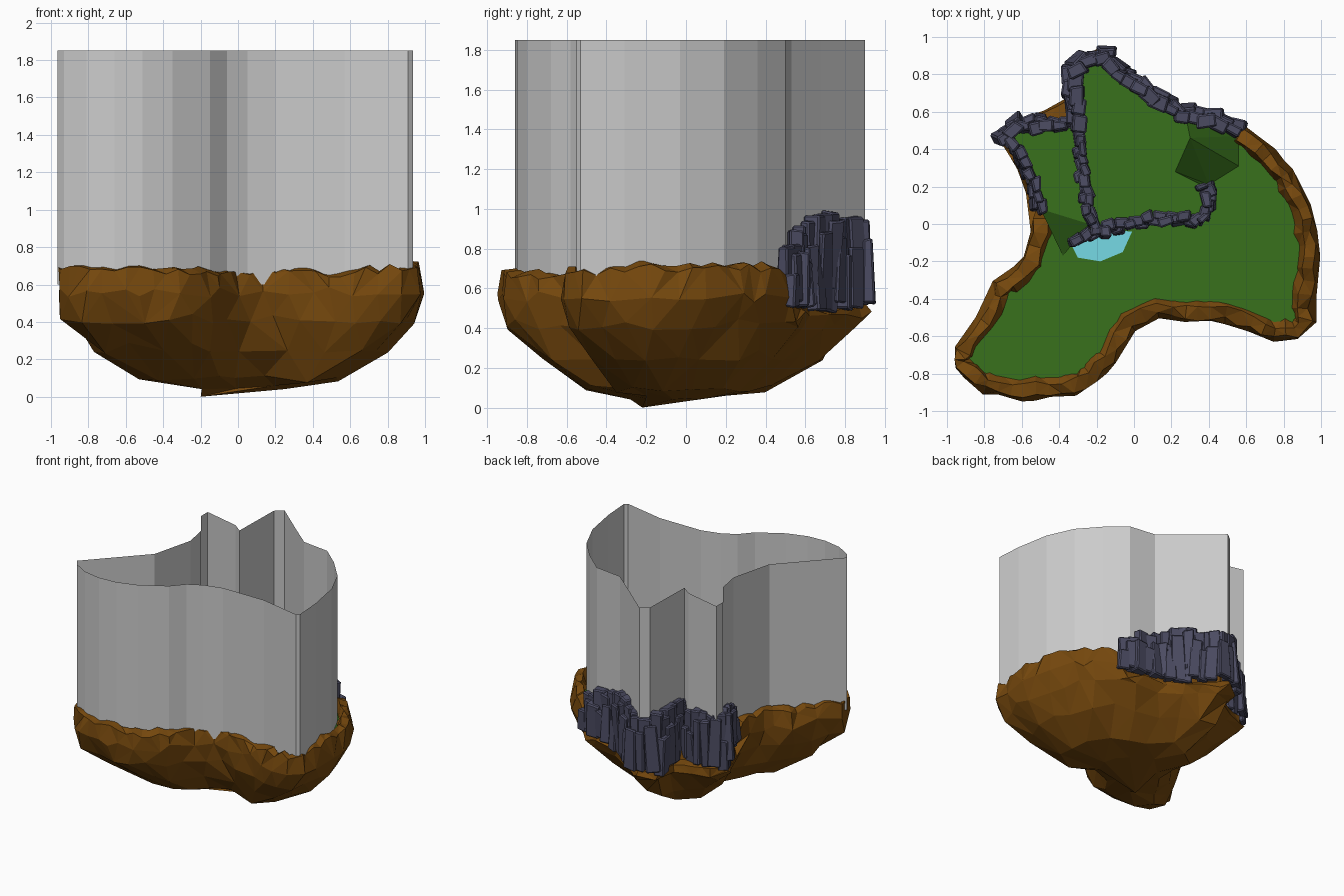
import bpy, bmesh, math, random
from mathutils import Vector, Matrix

if "Cube" in bpy.data.objects:
    bpy.data.objects.remove(bpy.data.objects["Cube"])

random.seed(7)
rnd = random.uniform


def material(name, rgb):
    m = bpy.data.materials.new(name)
    m.diffuse_color = (*rgb, 1)
    m.use_nodes = True
    m.node_tree.nodes["Principled BSDF"].inputs["Base Color"].default_value = m.diffuse_color
    return m


BROWN = material("earth", (0.18, 0.065, 0.004))
GREEN = material("grass", (0.04, 0.165, 0.012))
STONE = material("stone", (0.07, 0.07, 0.12))
WATER = material("water", (0.18, 0.7, 0.78))


def finish(bm, name, mat=None):
    me = bpy.data.meshes.new(name)
    bm.to_mesh(me)
    bm.free()
    ob = bpy.data.objects.new(name, me)
    bpy.context.collection.objects.link(ob)
    if mat:
        me.materials.append(mat)
    return ob


def resample(pts, step, closed=False):
    """Evenly spaced (point, tangent) pairs along a polyline."""
    pts = [Vector(p) for p in pts]
    if closed:
        pts.append(pts[0])
    total = sum((b - a).length for a, b in zip(pts, pts[1:]))
    n = round(total / step)
    out, run = [], 0.0
    for a, b in zip(pts, pts[1:]):
        d = b - a
        while len(out) * total / n < run + d.length - 1e-6:
            out.append((a + d * ((len(out) * total / n - run) / d.length), d.normalized()))
        run += d.length
    return out


# Island outline seen from above, clockwise from the back tip
OUTLINE = [(-0.2, 0.93), (-0.03, 0.8), (0.2, 0.62), (0.42, 0.6), (0.6, 0.53), (0.73, 0.43),
           (0.86, 0.27), (0.96, 0.06), (1.0, -0.2), (0.97, -0.4), (0.97, -0.54), (0.9, -0.62),
           (0.75, -0.63), (0.6, -0.57), (0.45, -0.52), (0.3, -0.53), (0.15, -0.5), (0, -0.57),
           (-0.1, -0.75), (-0.2, -0.86), (-0.32, -0.93), (-0.6, -0.94), (-0.85, -0.89),
           (-1.0, -0.74), (-0.94, -0.61), (-0.8, -0.45), (-0.75, -0.3), (-0.6, -0.2),
           (-0.55, -0.03), (-0.55, 0.1), (-0.62, 0.28), (-0.73, 0.47), (-0.6, 0.58),
           (-0.45, 0.62), (-0.36, 0.66), (-0.35, 0.85)]


def is_cliff(p):
    return (p.y > 0.5 and p.x < 0.56) or (p.x < -0.4 and p.y > 0.1)


samples = resample(OUTLINE, 0.07, True)
N = len(samples)
edge = [s[0] for s in samples]
inward = []
for i in range(N):
    t = (edge[(i + 1) % N] - edge[i - 1]).normalized()
    inward.append(Vector((t.y, -t.x)))

# Rocky base: raised rim, then shrinking rings forming the rough bowl below
bm = bmesh.new()
rings = []
centre = Vector((0, -0.05))
cliffs = [is_cliff(p) for p in edge]
crest = [0.52 if c else 0.69 + (0.04 if p.x > 0.6 and p.y > -0.45 else 0) + rnd(-0.02, 0.02)
         for p, c in zip(edge, cliffs)]
for off in (0.125, 0.08, 0.025):
    ring = []
    for i, p in enumerate(edge):
        q = p + inward[i] * (off + rnd(-0.017, 0.017))
        z = crest[i]
        if off == 0.125:
            z = 0.63
        elif off == 0.025:
            z -= rnd(0.0, 0.035)
        ring.append(bm.verts.new((q.x, q.y, z)))
    rings.append(ring)
for s, z, j in ((1, 0.56, 0.03), (0.94, 0.42, 0.03), (0.78, 0.26, 0.03),
                (0.54, 0.095, 0.02), (0.27, 0.05, 0.015)):
    ring = []
    for i, p in enumerate(edge):
        q = centre + (p - centre) * (s + rnd(-j, j) * (0.4 if s == 1 else 1))
        zz = (min(z, 0.46) if cliffs[i] else z) + rnd(-j, j)
        ring.append(bm.verts.new((q.x, q.y, zz)))
    rings.append(ring)
for a, b in zip(rings, rings[1:]):
    for i in range(N):
        k = (i + 1) % N
        bm.faces.new((a[i], a[k], b[k], b[i]))
low = bm.verts.new((-0.2, -0.22, 0))
for i in range(N):
    bm.faces.new((rings[-1][i], rings[-1][(i + 1) % N], low))
bmesh.ops.triangulate(bm, faces=bm.faces)
# Larger facets towards the bottom
for ring, dist in ((rings[3], 0.08), (rings[4], 0.11), (rings[5], 0.12), (rings[6], 0.13), (rings[7], 0.13)):
    bmesh.ops.remove_doubles(bm, verts=[v for v in ring if v.is_valid], dist=dist)
bmesh.ops.recalc_face_normals(bm, faces=bm.faces)
finish(bm, "rocky_base", BROWN)


def sheet(name, polys, mat):
    bm = bmesh.new()
    for poly in polys:
        bm.faces.new([bm.verts.new(p) for p in poly])
    bmesh.ops.triangulate(bm, faces=bm.faces)
    bm.normal_update()
    for f in bm.faces:
        if f.normal.z < 0:
            f.normal_flip()
    finish(bm, name, mat)


def at(z, pts):
    return [(x, y, z) for x, y in pts]


# Grass: low meadow, two terraces and the ramps leading up to them
LOW, MID, HIGH = 0.65, 0.78, 0.87
meadow = [tuple(edge[i] + inward[i] * 0.1) for i in range(N) if not cliffs[i]]
meadow += [(-0.5, 0.08), (-0.38, -0.17), (-0.24, -0.02), (0.2, 0.04), (0.38, 0.05),
           (0.4, 0.21), (0.56, 0.31), (0.56, 0.45)]
sheet("meadow", [at(LOW, meadow)], GREEN)
sheet("high_terrace", [at(HIGH, [(-0.2, 0.88), (0.05, 0.7), (0.28, 0.56), (0.3, 0.46), (0.22, 0.28),
      (0.38, 0.2), (0.38, 0.06), (0.2, 0.04), (-0.2, -0.02), (-0.28, 0.3), (-0.3, 0.82)])], GREEN)
sheet("left_terrace", [at(MID, [(-0.28, 0.52), (-0.66, 0.48), (-0.5, 0.08), (-0.24, 0), (-0.28, 0.3)])], GREEN)
sheet("right_ramp", [[(0.28, 0.56, HIGH), (0.3, 0.46, HIGH), (0.56, 0.31, LOW), (0.56, 0.47, LOW)],
                     [(0.3, 0.46, HIGH), (0.22, 0.28, HIGH), (0.4, 0.21, LOW), (0.56, 0.31, LOW)],
                     [(0.22, 0.28, HIGH), (0.38, 0.2, HIGH), (0.4, 0.21, LOW)]], GREEN)
sheet("left_ramp", [[(-0.5, 0.08, MID), (-0.24, 0, MID), (-0.38, -0.17, LOW)]], GREEN)

# Pond below the inner cliff
sheet("pond", [at(LOW + 0.008, [(-0.33, -0.12), (-0.3, -0.18), (-0.18, -0.2), (-0.06, -0.15),
      (-0.01, -0.04), (-0.2, -0.03)])], WATER)


# Stone cliffs: rows of bevelled upright blocks, tall inside and short outside
def block(bm, p, tangent, w, d, z0, z1):
    part = bmesh.new()
    bmesh.ops.create_cube(part, size=1)
    for v in part.verts:
        k = 0.88 if v.co.z > 0 else 1
        v.co = Vector((v.co.x * w * k, v.co.y * d * k, v.co.z * (z1 - z0)))
        v.co += Vector((rnd(-1, 1), rnd(-1, 1), rnd(-1, 1))) * 0.009
    bmesh.ops.bevel(part, geom=part.edges[:], offset=0.009, segments=1, affect='EDGES')
    turn = Matrix.Rotation(math.atan2(tangent.y, tangent.x) + rnd(-0.25, 0.25), 4, 'Z')
    tilt = Matrix.Rotation(rnd(-0.07, 0.07), 4, 'X') @ Matrix.Rotation(rnd(-0.05, 0.05), 4, 'Y')
    part.transform(Matrix.Translation((p.x, p.y, (z0 + z1) / 2)) @ turn @ tilt)
    bmesh.ops.recalc_face_normals(part, faces=part.faces)
    me = bpy.data.meshes.new("tmp")
    part.to_mesh(me)
    part.free()
    bm.from_mesh(me)
    bpy.data.meshes.remove(me)


def cliff(name, path, step, size, bottom, top_a, top_b, side=1):
    bm = bmesh.new()
    pts = resample(path, step)
    for i, (p, t) in enumerate(pts):
        out = Vector((-t.y, t.x)) * side
        u = i / len(pts)
        top = top_a + (top_b - top_a) * u
        mid = bottom + (top - bottom) * 0.5
        block(bm, p - out * size * 0.1, t, size * rnd(1, 1.25), size * rnd(0.65, 0.9),
              mid - 0.15, top - rnd(0, 0.06))
        block(bm, p + out * size * rnd(0.1, 0.3) + t * step * 0.5, t, size * rnd(0.85, 1.15),
              size * rnd(0.6, 0.8), bottom + rnd(0, 0.06), mid + rnd(0, 0.2))
    finish(bm, name, STONE)


cliff("back_right_cliff", [(-0.24, 0.88), (-0.17, 0.89), (0, 0.75), (0.14, 0.66)], 0.07, 0.095, 0.48, 1, 1)
cliff("back_right_cliff_end", [(0.14, 0.66), (0.25, 0.58), (0.4, 0.56), (0.58, 0.49)], 0.07, 0.1, 0.48, 1, 0.82)
cliff("back_left_cliff", [(-0.31, 0.47), (-0.31, 0.6), (-0.32, 0.72), (-0.32, 0.82), (-0.25, 0.88)],
      0.07, 0.1, 0.48, 0.98, 1)
cliff("terrace_divider", [(-0.22, 0), (-0.25, 0.12), (-0.27, 0.28), (-0.29, 0.47)], 0.06, 0.075, 0.62, 0.95, 0.97)
cliff("front_inner_cliff", [(-0.31, -0.09), (-0.22, -0.04), (-0.1, -0.01), (0, 0.01), (0.17, 0.04),
      (0.33, 0.02), (0.39, 0.06), (0.4, 0.19), (0.33, 0.17)], 0.065, 0.075, 0.58, 0.93, 0.93, -1)
cliff("left_cliff", [(-0.5, 0.09), (-0.54, 0.22), (-0.62, 0.38), (-0.7, 0.47)], 0.06, 0.075, 0.5, 0.83, 0.98)
cliff("left_back_cliff", [(-0.71, 0.47), (-0.65, 0.52), (-0.5, 0.53), (-0.33, 0.52)], 0.065, 0.085, 0.48, 0.98, 0.97)

# Tall thin boundary wall standing inside the rim
WALL = [(-0.207, 0.9), (0.05, 0.68), (0.23, 0.53), (0.46, 0.5), (0.62, 0.36), (0.77, 0.19), (0.87, -0.03),
        (0.92, -0.31), (0.935, -0.53), (0.91, -0.55), (0.57, -0.48), (0.2, -0.48), (0.05, -0.52),
        (-0.06, -0.58), (-0.15, -0.68), (-0.35, -0.8), (-0.51, -0.85), (-0.66, -0.86), (-0.81, -0.83),
        (-0.93, -0.76), (-0.965, -0.71), (-0.56, -0.28), (-0.475, 0.06), (-0.51, 0.25), (-0.66, 0.46),
        (-0.66, 0.55), (-0.36, 0.48), (-0.28, 0.42), (-0.27, 0.85)]
bm = bmesh.new()
bot = [bm.verts.new((x, y, 0.6)) for x, y in WALL]
top = [bm.verts.new((x, y, 1.85)) for x, y in WALL]
for i in range(len(WALL)):
    k = (i + 1) % len(WALL)
    bm.faces.new((bot[i], bot[k], top[k], top[i]))
bmesh.ops.recalc_face_normals(bm, faces=bm.faces)
finish(bm, "boundary_wall")
